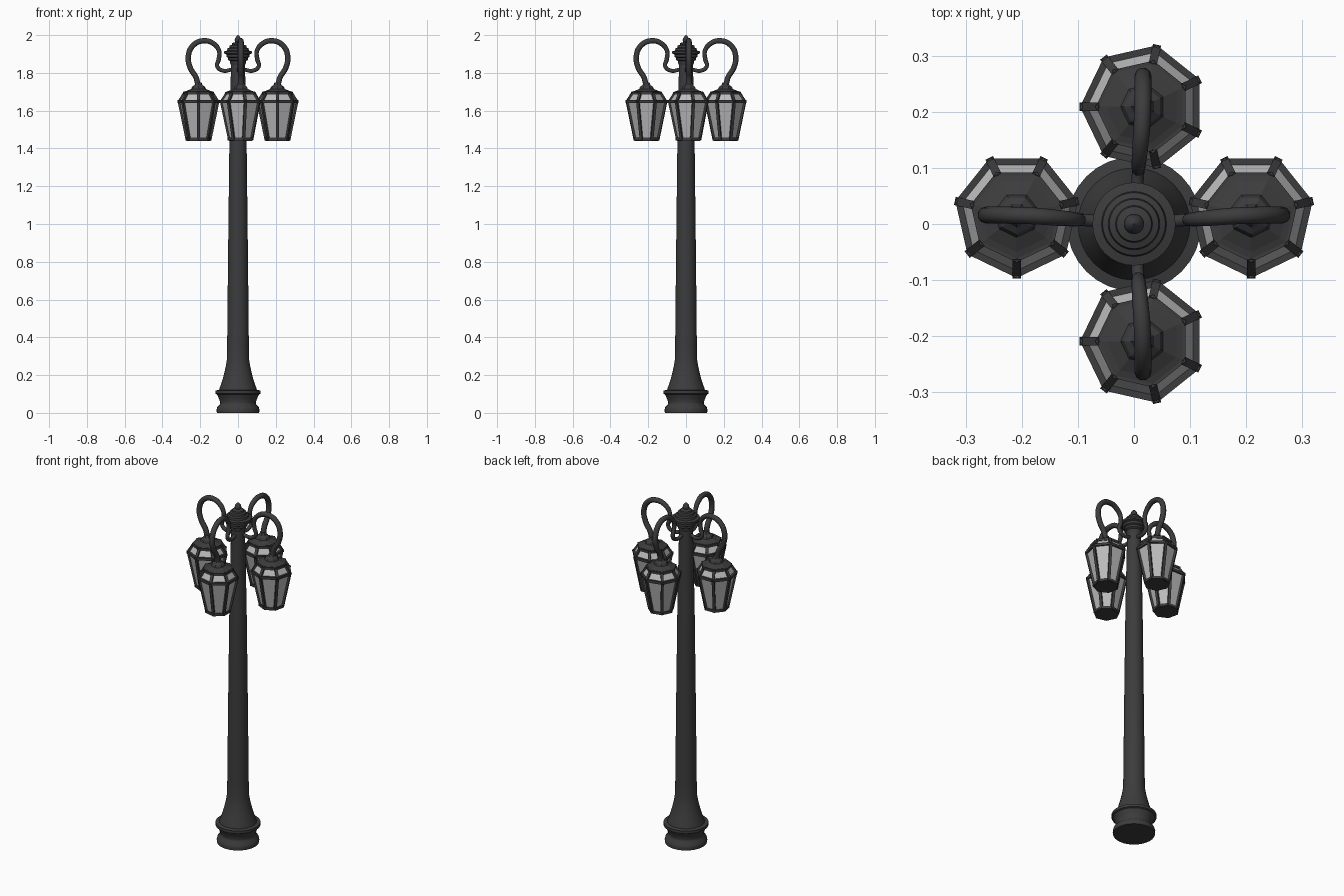
import bpy, bmesh, math
from mathutils import Vector, Matrix

if "Cube" in bpy.data.objects:
    bpy.data.objects.remove(bpy.data.objects["Cube"])


def material(name, v):
    m = bpy.data.materials.new(name)
    m.diffuse_color = (v, v, v, 1)
    m.use_nodes = True
    m.node_tree.nodes["Principled BSDF"].inputs["Base Color"].default_value = m.diffuse_color
    return m


IRON = material("dark_iron", 0.045)
GLASS = material("pale_glass", 0.5)


def finish(bm, name, mat, matrix=Matrix(), smooth=False):
    bm.transform(matrix)
    bmesh.ops.recalc_face_normals(bm, faces=bm.faces)
    me = bpy.data.meshes.new(name)
    bm.to_mesh(me)
    bm.free()
    me.materials.append(mat)
    ob = bpy.data.objects.new(name, me)
    bpy.context.collection.objects.link(ob)
    if smooth:
        bpy.ops.object.select_all(action='DESELECT')
        ob.select_set(True)
        bpy.context.view_layer.objects.active = ob
        bpy.ops.object.shade_smooth_by_angle(angle=math.radians(35))
    return ob


def ring_pts(r, z, n, c=(0, 0)):
    # first corner points toward -y
    return [Vector((c[0] + r * math.cos(2 * math.pi * i / n - math.pi / 2),
                    c[1] + r * math.sin(2 * math.pi * i / n - math.pi / 2), z)) for i in range(n)]


def lathe(bm, profile, n, c=(0, 0)):
    rings = [[bm.verts.new(p) for p in ring_pts(r, z, n, c)] for r, z in profile]
    for a, b in zip(rings, rings[1:]):
        for i in range(n):
            j = (i + 1) % n
            bm.faces.new((a[i], a[j], b[j], b[i]))
    bm.faces.new(rings[0])
    bm.faces.new(rings[-1])


def bar(bm, a, b, r):
    d = b - a
    m = Matrix.Translation((a + b) / 2) @ d.to_track_quat('Z', 'Y').to_matrix().to_4x4() \
        @ Matrix.Rotation(math.pi / 4, 4, 'Z')
    bmesh.ops.create_cone(bm, cap_ends=True, segments=4, radius1=r, radius2=r,
                          depth=d.length + r, matrix=m)


# Pole with moulded base
bm = bmesh.new()
lathe(bm, [(.112, 0), (.114, .015), (.110, .03), (.096, .045), (.094, .055), (.103, .08),
           (.112, .098), (.120, .102), (.120, .118), (.100, .122), (.098, .13), (.085, .165),
           (.074, .205), (.065, .245), (.059, .28), (.0575, .35), (.053, .8), (.046, 1.4),
           (.038, 1.8), (.038, 1.87)], 32)
finish(bm, "pole", IRON, smooth=True)

# Stepped finial
bm = bmesh.new()
lathe(bm, [(.036, 1.84), (.042, 1.85), (.042, 1.862), (.052, 1.868), (.052, 1.88), (.062, 1.885),
           (.062, 1.898), (.074, 1.903), (.074, 1.914), (.058, 1.918), (.056, 1.93), (.046, 1.934),
           (.044, 1.945), (.033, 1.949), (.031, 1.958), (.014, 1.963), (.018, 1.973),
           (.016, 1.983), (.008, 1.994), (.001, 2.0)], 32)
finish(bm, "finial", IRON, smooth=True)

# Arm path: radius from pole, height, thickness
ARM = [(.03, 1.818, .010), (.080, 1.812, .011), (.110, 1.835, .011), (.102, 1.872, .012),
       (.100, 1.915, .012), (.130, 1.955, .014), (.180, 1.970, .015), (.235, 1.948, .015),
       (.263, 1.890, .015), (.252, 1.825, .015), (.222, 1.775, .015), (.210, 1.72, .015)]
N = 7
C = (.209, .016)
BOTTOM, RIM, TOP = (.062, 1.45), (.104, 1.648), (.076, 1.692)
MIRROR = Matrix.Diagonal((-1, 1, 1, 1))
SWAP = Matrix(((0, 1, 0, 0), (1, 0, 0, 0), (0, 0, 1, 0), (0, 0, 0, 1)))

for side, M in (("right", Matrix()), ("left", MIRROR), ("back", SWAP), ("front", SWAP @ MIRROR)):
    # Scrolled arm
    cu = bpy.data.curves.new(side + "_arm", 'CURVE')
    cu.dimensions = '3D'
    cu.bevel_depth = 1
    cu.bevel_resolution = 3
    cu.resolution_u = 6
    cu.use_fill_caps = True
    sp = cu.splines.new('BEZIER')
    sp.bezier_points.add(len(ARM) - 1)
    for p, (r, z, t) in zip(sp.bezier_points, ARM):
        p.co = M @ Vector((r, .016 * min(1, r / .2), z))
        p.radius = t
        p.handle_left_type = p.handle_right_type = 'AUTO'
    cu.materials.append(IRON)
    bpy.context.collection.objects.link(bpy.data.objects.new(side + "_arm", cu))

    # Glass panes
    bm = bmesh.new()
    lathe(bm, [BOTTOM, RIM, TOP], N, C)
    finish(bm, side + "_lantern_glass", GLASS, M)

    # Frame bars on every edge of the glass
    bm = bmesh.new()
    lo, mid, hi = (ring_pts(r, z, N, C) for r, z in (BOTTOM, RIM, TOP))
    for i in range(N):
        j = (i + 1) % N
        for a, b in ((lo[i], lo[j]), (mid[i], mid[j]), (hi[i], hi[j]), (lo[i], mid[i]), (mid[i], hi[i])):
            bar(bm, a, b, .0105)
    finish(bm, side + "_lantern_frame", IRON, M)

    # Floor plate and roof cap
    bm = bmesh.new()
    lathe(bm, [(.064, 1.44), (.066, 1.456)], N, C)
    finish(bm, side + "_lantern_floor", IRON, M)
    bm = bmesh.new()
    lathe(bm, [(.074, 1.688), (.078, 1.701), (.066, 1.704), (.040, 1.715), (.034, 1.727),
               (.022, 1.735), (.016, 1.75)], N, C)
    finish(bm, side + "_lantern_cap", IRON, M)
